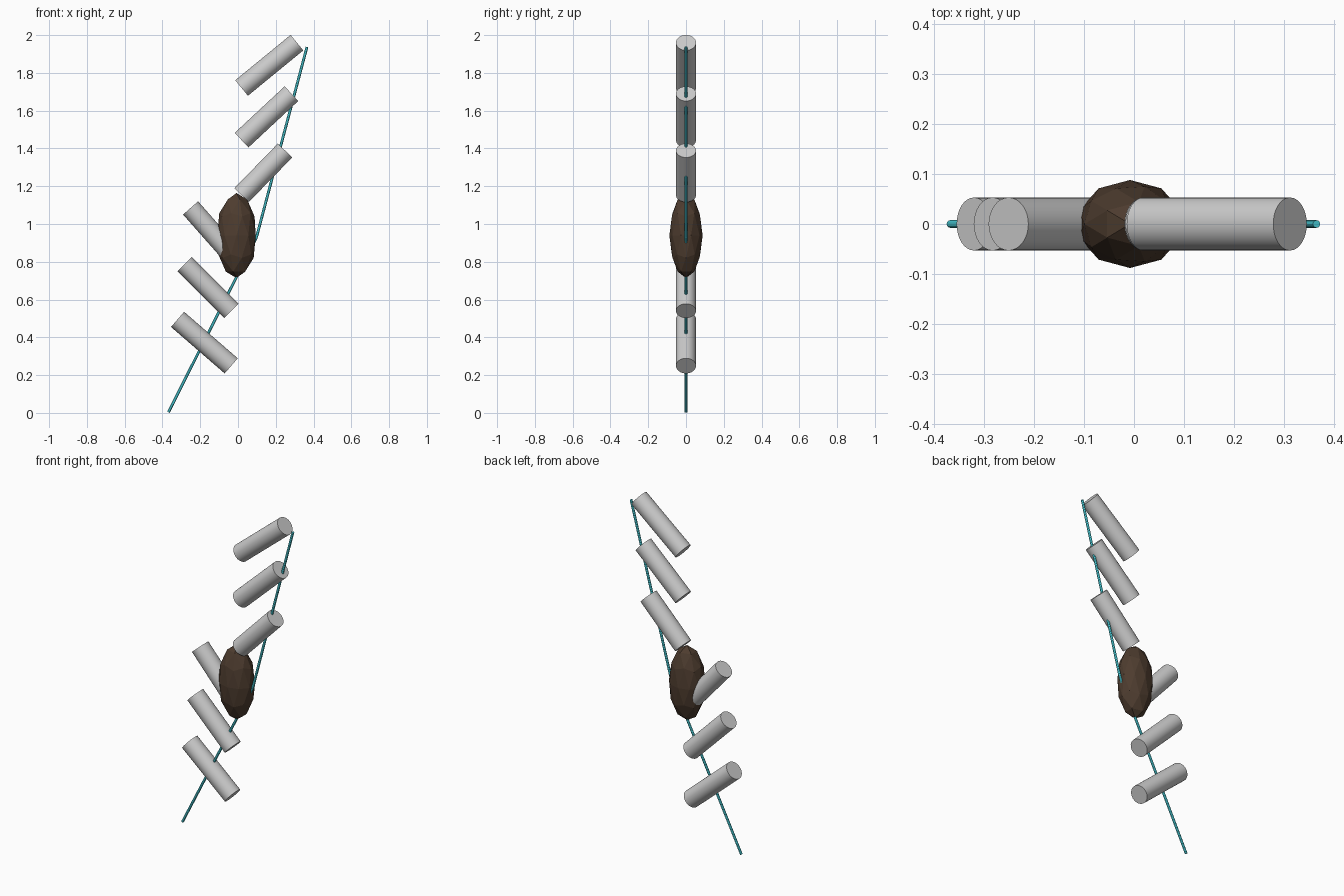
import bpy
from mathutils import Vector

if "Cube" in bpy.data.objects:
    bpy.data.objects.remove(bpy.data.objects["Cube"])


def material(name, color):
    mat = bpy.data.materials.new(name)
    mat.diffuse_color = (*color, 1)
    mat.use_nodes = True
    mat.node_tree.nodes["Principled BSDF"].inputs["Base Color"].default_value = mat.diffuse_color
    return mat


def rod(name, a, b, radius, sides, mat=None):
    """Capped cylinder between two (x, z) points in the y = 0 plane."""
    a, b = Vector((a[0], 0, a[1])), Vector((b[0], 0, b[1]))
    d = b - a
    bpy.ops.mesh.primitive_cylinder_add(
        vertices=sides, radius=radius, depth=d.length, location=(a + b) / 2,
        rotation=d.to_track_quat('Z', 'Y').to_euler())
    obj = bpy.context.object
    obj.name = name
    bpy.ops.object.shade_smooth_by_angle()
    if mat:
        obj.data.materials.append(mat)
    return obj


brown = material("dark_leather", (0.075, 0.045, 0.028))
cyan = material("glowing_string", (0.06, 0.55, 0.62))

# Limb segments, stepped outwards above and below the grip
upper = [((0.019, 1.153), (0.249, 1.389)),
         ((0.019, 1.444), (0.283, 1.690)),
         ((0.019, 1.720), (0.312, 1.960))]
lower = [((-0.033, 0.838), (-0.251, 1.085)),
         ((-0.035, 0.540), (-0.283, 0.788)),
         ((-0.036, 0.249), (-0.320, 0.495))]
for side, limbs in (("upper", upper), ("lower", lower)):
    for i, (a, b) in enumerate(limbs, 1):
        rod(f"{side}_limb_{i}", a, b, 0.053, 32)

# Faceted grip
bpy.ops.mesh.primitive_ico_sphere_add(subdivisions=2, radius=1,
                                      location=(-0.008, 0, 0.939))
grip = bpy.context.object
grip.name = "grip"
grip.scale = (0.107, 0.088, 0.225)
bpy.ops.object.transform_apply(location=False, rotation=False, scale=True)
grip.data.materials.append(brown)

# Drawn string: two straight lengths meeting beside the grip
knee = (0.098, 0.93)
rod("string_upper", knee, (0.365, 1.937), 0.0075, 12, cyan)
rod("string_lower", knee, (-0.368, 0.004), 0.0075, 12, cyan)
